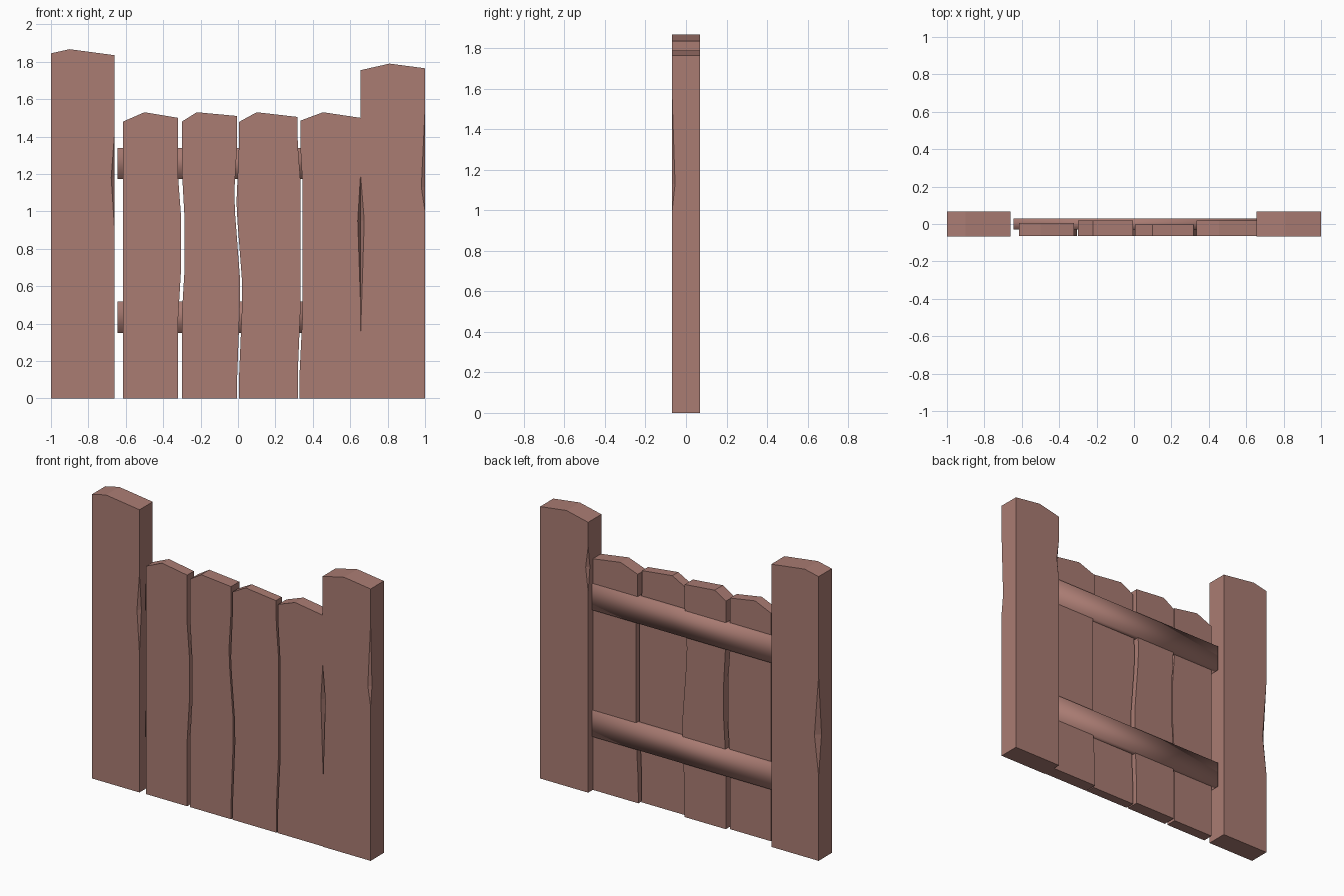
import bpy, bmesh

if "Cube" in bpy.data.objects:
    bpy.data.objects.remove(bpy.data.objects["Cube"])

wood = bpy.data.materials.new("reddish_brown_wood")
wood.diffuse_color = (0.40, 0.20, 0.17, 1)
wood.use_nodes = True
wood.node_tree.nodes["Principled BSDF"].inputs["Base Color"].default_value = wood.diffuse_color


def add_object(name, bm):
    bmesh.ops.recalc_face_normals(bm, faces=bm.faces)
    me = bpy.data.meshes.new(name)
    bm.to_mesh(me)
    bm.free()
    me.materials.append(wood)
    ob = bpy.data.objects.new(name, me)
    bpy.context.collection.objects.link(ob)
    return ob


def board(name, outline, y0, y1):
    """Extrude an x/z outline from y0 to y1."""
    bm = bmesh.new()
    face = bm.faces.new([bm.verts.new((x, y0, z)) for x, z in outline])
    ext = bmesh.ops.extrude_face_region(bm, geom=[face])
    verts = [g for g in ext["geom"] if isinstance(g, bmesh.types.BMVert)]
    bmesh.ops.translate(bm, verts=verts, vec=(0, y1 - y0, 0))
    return add_object(name, bm)


def chip(ob, x, y, low, mid, high, dx, dy):
    """Carve a split-off sliver out of a vertical edge."""
    bm = bmesh.new()
    ring = [bm.verts.new((x + a * dx, y + b * dy, mid))
            for a, b in ((1, 0), (0, 1), (-1, 0), (0, -1))]
    for z in (low, high):
        tip = bm.verts.new((x, y, z))
        for i in range(4):
            bm.faces.new((ring[i], ring[(i + 1) % 4], tip))
    cutter = add_object("chip_cutter", bm)
    cutter.hide_render = True
    mod = ob.modifiers.new("chip", 'BOOLEAN')
    mod.operation, mod.solver, mod.object = 'DIFFERENCE', 'EXACT', cutter
    bpy.context.view_layer.objects.active = ob
    bpy.ops.object.modifier_apply(modifier=mod.name)
    bpy.data.objects.remove(cutter)


# posts
Y = 0.068
left = board("left_post", [(-1, 0), (-.66, 0), (-.66, 1.835), (-.9, 1.867), (-1, 1.845)], -Y, Y)
right = board("right_post", [(.655, 0), (1, 0), (1, 1.765), (.81, 1.79), (.655, 1.755)], -Y, Y)
chip(left, -.66, -Y, .9, 1.18, 1.42, .018, .02)
chip(left, -1, Y, .55, .81, 1.2, .03, .03)
chip(right, .655, -Y, .32, .95, 1.2, .02, .03)
chip(right, 1, -Y, 1.0, 1.13, 1.55, .02, .014)
chip(right, .655, Y, 1.3, 1.46, 1.6, .018, .018)

# planks: left edge upward, peaked top, right edge downward
F = -0.064
board("plank_1", [(-.615, 0), (-.615, 1.48), (-.5, 1.53), (-.32, 1.5), (-.32, 1.18),
                  (-.305, .98), (-.305, .68), (-.32, .43), (-.32, 0)], F, .005)
board("plank_2", [(-.3, 0), (-.3, .45), (-.285, .7), (-.285, .95), (-.3, 1.22), (-.3, 1.48),
                  (-.22, 1.53), (-.005, 1.51), (-.005, 1.35), (-.02, 1.1), (-.015, .98),
                  (.01, .65), (.01, .5), (-.005, .1), (-.005, 0)], F, .02)
board("plank_3", [(.005, 0), (.005, .1), (.022, .5), (.02, .65), (-.003, .95), (-.008, 1.05),
                  (.005, 1.35), (.005, 1.478), (.1, 1.53), (.317, 1.505), (.32, 1.35),
                  (.335, 1.15), (.335, .5), (.32, .15), (.32, 0)], F, -.003)
plank = board("plank_4", [(.328, 0), (.33, .15), (.345, .45), (.345, 1.15), (.333, 1.35),
                          (.333, 1.485), (.455, 1.53), (.655, 1.5), (.655, 0)], F, .02)
chip(plank, .655, F, .5, .95, 1.2, .015, .03)

# cross rails, softly shaded
for name, z in (("lower_rail", .35), ("upper_rail", 1.172)):
    rail = board(name, [(-.645, z), (.67, z), (.67, z + .168), (-.645, z + .168)], -.03, .03)
    for p in rail.data.polygons:
        p.use_smooth = True
